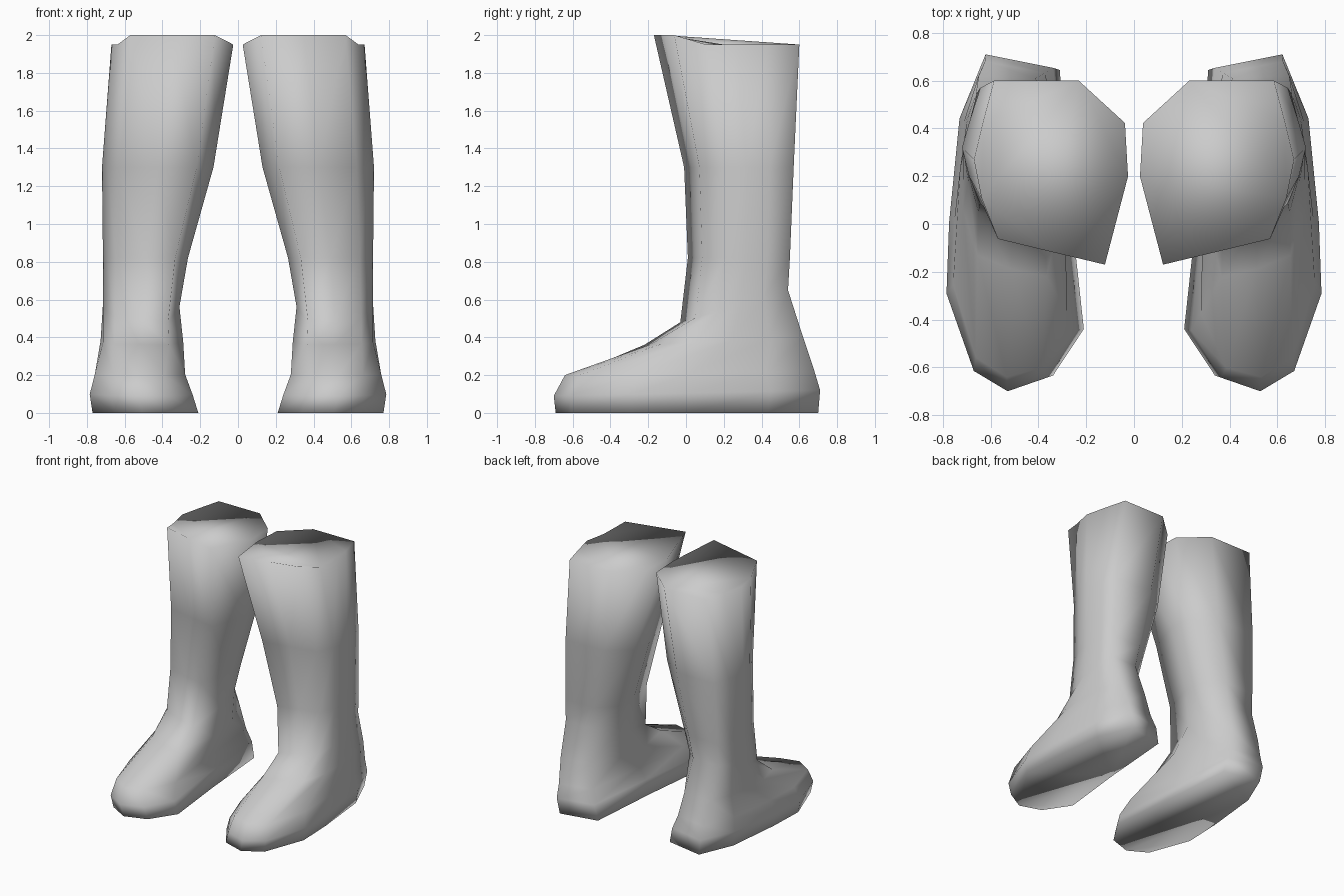
import bpy
import bmesh

cube = bpy.data.objects.get("Cube")
if cube:
    bpy.data.objects.remove(cube, do_unlink=True)

grey = bpy.data.materials.new("plain_grey")
grey.use_nodes = True
colour = (0.6, 0.6, 0.6, 1)
grey.diffuse_color = colour
grey.node_tree.nodes["Principled BSDF"].inputs["Base Color"].default_value = colour

# Outlines in a unit square, from the inner toe round by the outer side and heel
SOLE = [(.23, .04), (.53, 0), (.79, .06), (1, .29), (.98, .5),
        (.9, .81), (.7, 1), (.18, .96), (.1, .55), (0, .18)]
SHAFT = [(.15, 0), (.5, .07), (.845, .14), (.95, .36), (1, .57),
         (.94, .78), (.87, 1), (.32, 1), (.02, .77), (0, .48)]

# Rings: inner x, outer x, front y, back y, front z, back z, blend to shaft
RINGS = [
    (.21, .77, -.69, .70, 0, 0, 0),             # sole
    (.24, .785, -.70, .71, .09, .12, 0),        # welt
    (.28, .76, -.65, .68, .20, .22, .1),        # toe cap
    (.29, .73, -.23, .62, .36, .40, .7),        # instep
    (.31, .715, -.03, .54, .48, .65, 1),        # ankle
    (.265, .715, .01, .55, .82, .82, 1),        # lower shaft
    (.13, .72, -.01, .57, 1.3, 1.3, 1),         # calf
    (.025, .67, -.17, .60, 2, 1.95, 1),         # rim
]


def mix(a, b, t):
    return a + (b - a) * t


def ring_points(ring, side):
    """Place one blended outline inside the extents of a ring."""
    inner, outer, front, back, z_front, z_back, blend = ring
    for low, high in zip(SOLE, SHAFT):
        u = mix(low[0], high[0], blend)
        v = mix(low[1], high[1], blend)
        yield (side * mix(inner, outer, u), mix(front, back, v),
               mix(z_front, z_back, v))


def make_boot(name, side):
    bm = bmesh.new()
    loops = [[bm.verts.new(p) for p in ring_points(r, side)] for r in RINGS]
    # Level the rear of the rim, leaving the front edge raised
    for vert in loops[-1]:
        vert.co.z = 2 if vert.co.y < 0 else 1.95
    # Skin between neighbouring rings
    count = len(SOLE)
    for low, high in zip(loops, loops[1:]):
        for i in range(count):
            j = (i + 1) % count
            bm.faces.new((low[i], low[j], high[j], high[i]))
    # Closed sole and top
    bm.faces.new(loops[0])
    bm.faces.new(loops[-1])
    bmesh.ops.recalc_face_normals(bm, faces=bm.faces)
    for face in bm.faces:
        face.smooth = True
    mesh = bpy.data.meshes.new(name)
    bm.to_mesh(mesh)
    bm.free()
    mesh.materials.append(grey)
    bpy.context.collection.objects.link(bpy.data.objects.new(name, mesh))


make_boot("left_boot", 1)
make_boot("right_boot", -1)
